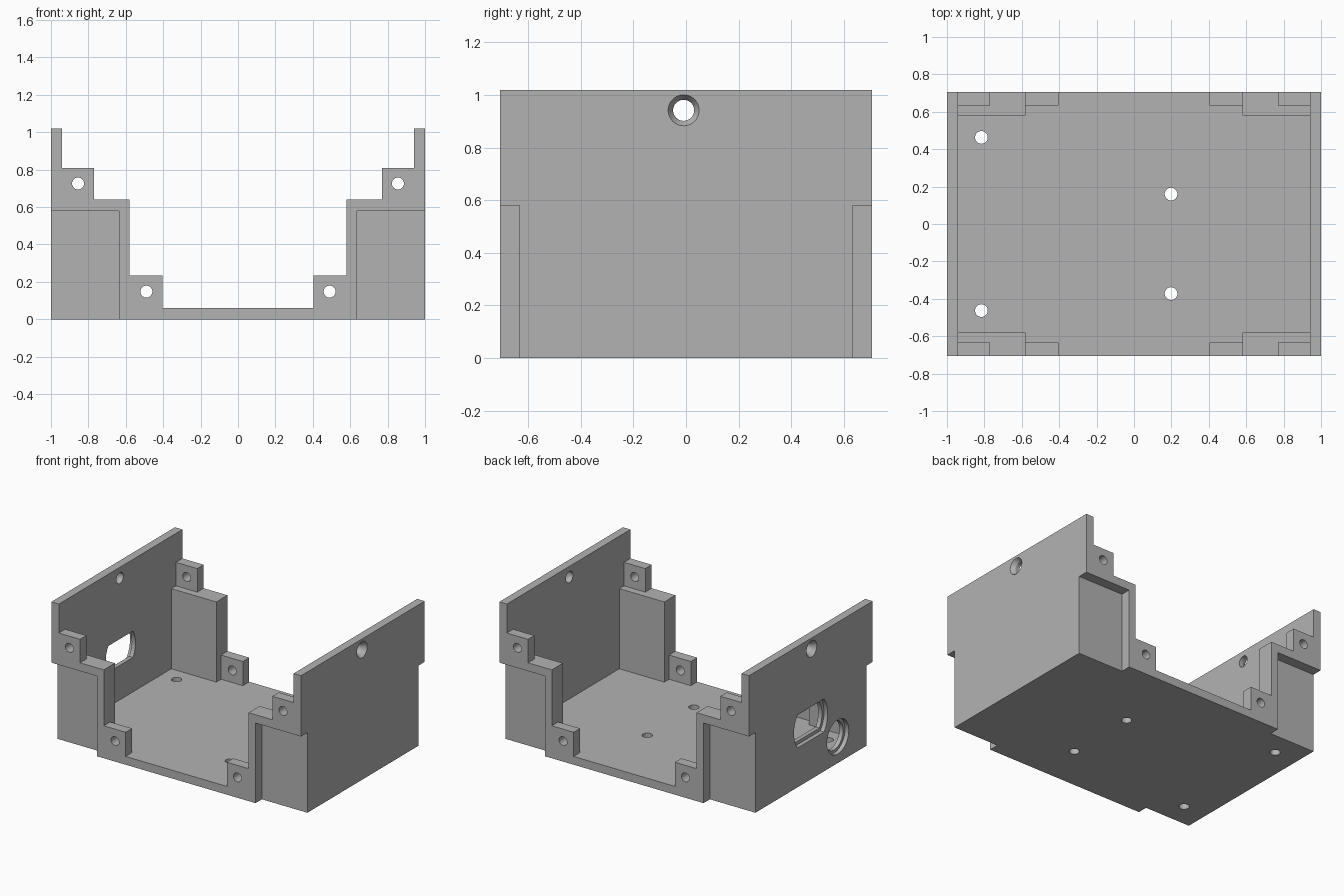
import bpy, bmesh, math
from mathutils import Vector

# Remove the default cube
cube = bpy.data.objects.get("Cube")
if cube:
    bpy.data.objects.remove(cube, do_unlink=True)

WIDTH, DEPTH, HEIGHT = 1.0, 0.707, 1.02   # half width, half depth, full height
INNER, FLOOR, STEP = 0.94, 0.06, 0.634

grey = bpy.data.materials.new("plain_grey")
grey.use_nodes = True
grey.diffuse_color = (0.45, 0.45, 0.45, 1)
grey.node_tree.nodes["Principled BSDF"].inputs["Base Color"].default_value = grey.diffuse_color


def place(axis, u, v, t):
    """Put a 2D point on a plane across the given axis."""
    return {"x": Vector((t, u, v)), "y": Vector((u, t, v)), "z": Vector((u, v, t))}[axis]


def loft(name, axis, lower, upper, start, end):
    """Solid between two matching outlines along an axis."""
    bm = bmesh.new()
    a = [bm.verts.new(place(axis, u, v, start)) for u, v in lower]
    b = [bm.verts.new(place(axis, u, v, end)) for u, v in upper]
    bm.faces.new(a)
    bm.faces.new(b)
    for i in range(len(a)):
        j = (i + 1) % len(a)
        bm.faces.new((a[i], a[j], b[j], b[i]))
    bmesh.ops.recalc_face_normals(bm, faces=bm.faces)
    mesh = bpy.data.meshes.new(name)
    bm.to_mesh(mesh)
    bm.free()
    mesh.materials.append(grey)
    obj = bpy.data.objects.new(name, mesh)
    bpy.context.collection.objects.link(obj)
    return obj


def prism(name, axis, outline, start, end):
    return loft(name, axis, outline, outline, start, end)


def rect(u0, u1, v0, v1):
    return [(u0, v0), (u1, v0), (u1, v1), (u0, v1)]


def circle(u, v, r, count=40):
    return [(u + r * math.cos(math.tau * i / count),
             v + r * math.sin(math.tau * i / count)) for i in range(count)]


def flat_sided(u, v, r, h):
    """Circle with flat top and bottom."""
    edge = math.asin(h / r)
    arc = [edge * (i / 10 - 1) for i in range(21)]
    return [(u + r * math.cos(t + turn), v + r * math.sin(t + turn))
            for turn in (0, math.pi) for t in arc]


def cut(cutter):
    """Subtract a cutter from the enclosure and discard it."""
    cutter.hide_render = True
    mod = body.modifiers.new("cut", "BOOLEAN")
    mod.operation = "DIFFERENCE"
    mod.solver = "EXACT"
    mod.object = cutter
    bpy.context.view_layer.objects.active = body
    bpy.ops.object.modifier_apply(modifier=mod.name)
    bpy.data.objects.remove(cutter, do_unlink=True)


def cavity(steps):
    """Symmetric stepped opening, given as (half width, bottom height) from the floor up."""
    side = []
    for i, (x, z) in enumerate(steps):
        top = steps[i + 1][1] if i + 1 < len(steps) else HEIGHT + 0.2
        side += [(x, z), (x, top)]
    return side + [(-x, z) for x, z in reversed(side)]


# Solid block that becomes the enclosure
body = prism("enclosure", "z", rect(-WIDTH, WIDTH, -DEPTH, DEPTH), 0, HEIGHT)

# Stepped cavity: end openings with tabs, corner blocks, then the full interior
layers = [
    (DEPTH + 0.1, [(0.405, FLOOR), (0.58, 0.235), (0.77, 0.64), (INNER, 0.81)]),
    (STEP, [(0.58, FLOOR), (INNER, 0.64)]),
    (0.58, [(INNER, FLOOR)]),
]
for half, steps in layers:
    cut(prism("cavity_cutter", "y", cavity(steps), -half, half))

# Outer corner recesses
for sx in (-1, 1):
    for sy in (-1, 1):
        xs = sorted((sx * 0.635, sx * 1.1))
        ys = sorted((sy * STEP, sy * 0.9))
        cut(prism("corner_cutter", "z", rect(*xs, *ys), -0.1, 0.58))

# Screw holes through the front and back tabs
for sx in (-1, 1):
    for x, z in ((0.49, 0.148), (0.855, 0.726)):
        cut(prism("tab_hole_cutter", "y", circle(sx * x, z, 0.032), -1, 1))

# Mounting holes in the floor
for x, y in ((-0.816, 0.463), (-0.816, -0.463), (0.198, 0.16), (0.198, -0.372)):
    cut(prism("floor_hole_cutter", "z", circle(x, y, 0.034), -0.1, 0.3))

# Countersunk holes near the top of both side walls
hole_y, hole_z = -0.009, 0.942
cut(prism("side_hole_cutter", "x", circle(hole_y, hole_z, 0.04), -1.2, 1.2))
for s in (-1, 1):
    cut(loft("countersink_cutter", "x", circle(hole_y, hole_z, 0.0395),
             circle(hole_y, hole_z, 0.0655), s * 0.97, s * 1.01))

# Recessed flat-sided socket opening and round opening in the right wall
openings = [
    (flat_sided(0, 0.405, 0.193, 0.12), flat_sided(0, 0.405, 0.17, 0.095)),
    (circle(-0.309, 0.19, 0.125), circle(-0.309, 0.19, 0.103)),
]
for rim, through in openings:
    cut(prism("rim_cutter", "x", rim, -1.1, -0.97))
    cut(prism("opening_cutter", "x", through, -1.1, -0.9))

# Clean shading: smooth hole walls, sharp edges elsewhere
body.select_set(True)
bpy.context.view_layer.objects.active = body
bpy.ops.object.shade_smooth_by_angle(angle=math.radians(25))
